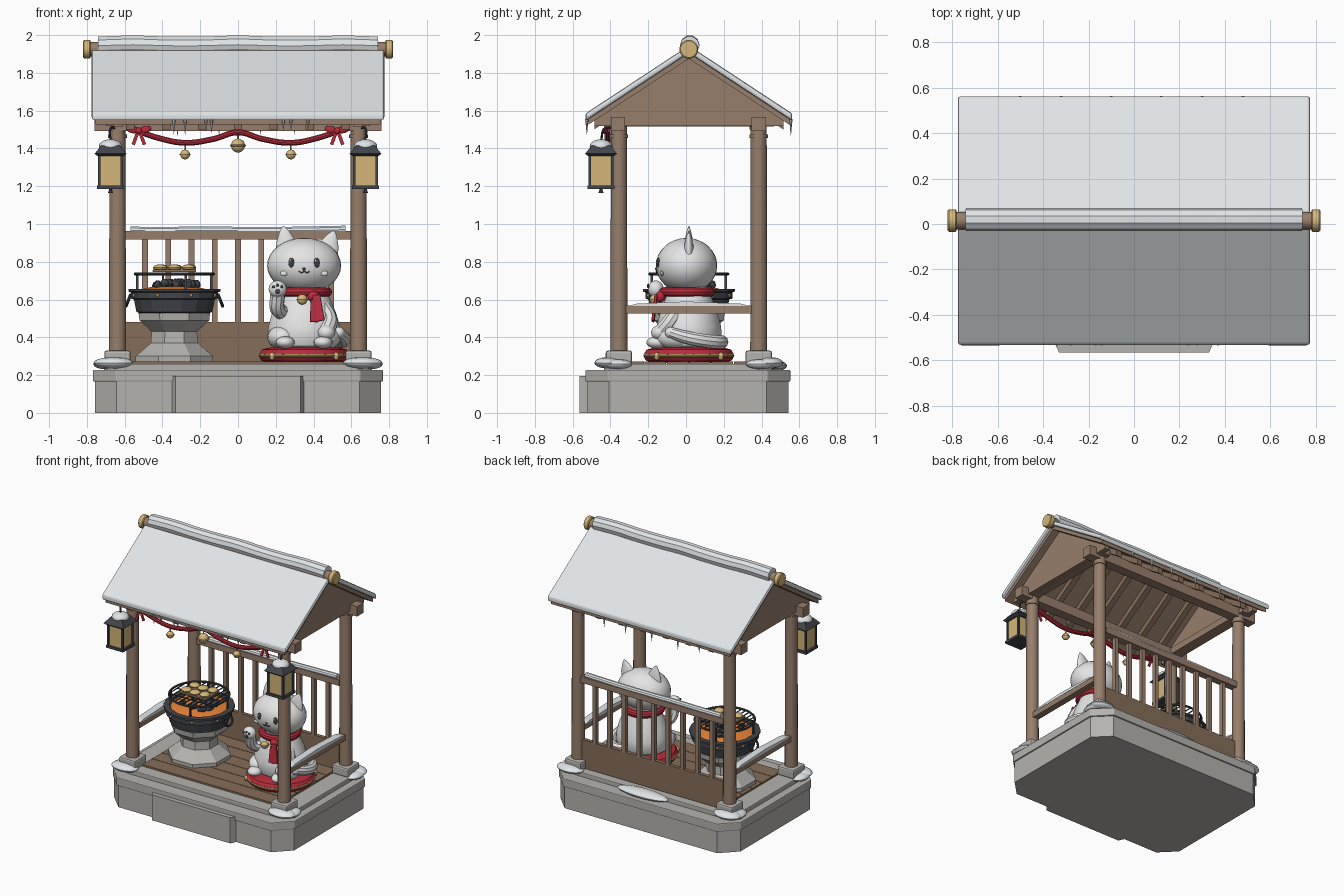
import bpy, bmesh, math, random
from mathutils import Vector

random.seed(4)
if "Cube" in bpy.data.objects:
    bpy.data.objects.remove(bpy.data.objects["Cube"])


def material(name, r, g, b):
    m = bpy.data.materials.new(name)
    m.use_nodes = True
    m.diffuse_color = (r, g, b, 1)
    m.node_tree.nodes["Principled BSDF"].inputs["Base Color"].default_value = (r, g, b, 1)
    return m


SNOW = material("snow", .83, .87, .89)
WHITE = material("glazed white", .78, .78, .79)
WOOD = material("wood", .31, .21, .15)
DARK = material("dark wood", .24, .155, .10)
STONE = material("stone", .46, .45, .43)
RED = material("red cloth", .48, .025, .045)
GOLD = material("gold", .66, .47, .19)
IRON = material("iron", .055, .06, .07)
EMBER = material("ember", .85, .24, .04)
CY = .015  # middle line of the pavilion


def finish(o, name, m, smooth=True, bevel=0):
    o.name = name
    o.data.materials.clear()
    o.data.materials.append(m)
    if smooth:
        for p in o.data.polygons:
            p.use_smooth = True
        o.data.set_sharp_from_angle(angle=math.radians(35))
    if bevel:
        b = o.modifiers.new("bevel", "BEVEL")
        b.width, b.segments = bevel, 2
    return o


def from_bmesh(bm, name, m, smooth, bevel=0):
    bmesh.ops.recalc_face_normals(bm, faces=bm.faces)
    me = bpy.data.meshes.new(name)
    bm.to_mesh(me)
    bm.free()
    o = bpy.data.objects.new(name, me)
    bpy.context.collection.objects.link(o)
    return finish(o, name, m, smooth, bevel)


def box(name, m, loc, size, rot=(0, 0, 0), bevel=0):
    bm = bmesh.new()
    bmesh.ops.create_cube(bm, size=1)
    bmesh.ops.scale(bm, vec=size, verts=bm.verts)
    o = from_bmesh(bm, name, m, False, bevel)
    o.location, o.rotation_euler = loc, rot
    return o


def prism(name, m, pts, a, b, axis="z", bevel=0, smooth=False):
    bm = bmesh.new()
    place = (lambda p, h: (h, *p)) if axis == "x" else (lambda p, h: (*p, h))
    f = bm.faces.new([bm.verts.new(place(p, a)) for p in pts])
    ext = bmesh.ops.extrude_face_region(bm, geom=[f])["geom"]
    step = Vector(place((0, 0), b - a))
    bmesh.ops.translate(bm, vec=step, verts=[v for v in ext if isinstance(v, bmesh.types.BMVert)])
    return from_bmesh(bm, name, m, smooth, bevel)


def lathe(name, m, loc, profile, n=24, smooth=True, scale=(1, 1, 1), rot=(0, 0, 0)):
    bm = bmesh.new()
    rings = []
    for r, z in profile:
        turn = [2 * math.pi * (i + .5) / n for i in range(n)]
        rings.append([bm.verts.new((r * math.cos(t), r * math.sin(t), z)) for t in turn])
    for lo, hi in zip(rings, rings[1:]):
        for i in range(n):
            j = (i + 1) % n
            bm.faces.new((lo[i], lo[j], hi[j], hi[i]))
    bm.faces.new(rings[0])
    bm.faces.new(rings[-1])
    o = from_bmesh(bm, name, m, smooth)
    o.location, o.scale, o.rotation_euler = loc, scale, rot
    return o


def ball(name, m, loc, size, rot=(0, 0, 0), seg=20):
    bm = bmesh.new()
    bmesh.ops.create_uvsphere(bm, u_segments=seg, v_segments=max(6, seg // 2), radius=1)
    bmesh.ops.scale(bm, vec=size, verts=bm.verts)
    o = from_bmesh(bm, name, m, True)
    o.location, o.rotation_euler = loc, rot
    return o


def tube(name, m, pts, r, radii=None, closed=False):
    c = bpy.data.curves.new(name, "CURVE")
    c.dimensions, c.bevel_depth, c.bevel_resolution = "3D", r, 3
    c.use_fill_caps, c.resolution_u = True, 8
    s = c.splines.new("BEZIER")
    s.bezier_points.add(len(pts) - 1)
    for i, (bp, p) in enumerate(zip(s.bezier_points, pts)):
        bp.co, bp.handle_left_type, bp.handle_right_type = p, "AUTO", "AUTO"
        bp.radius = radii[i] if radii else 1
    s.use_cyclic_u = closed
    tmp = bpy.data.objects.new(name, c)
    bpy.context.collection.objects.link(tmp)
    me = bpy.data.meshes.new_from_object(tmp.evaluated_get(bpy.context.evaluated_depsgraph_get()))
    bpy.data.objects.remove(tmp)
    o = bpy.data.objects.new(name, me)
    bpy.context.collection.objects.link(o)
    return finish(o, name, m)


def ring(name, m, loc, R, r, n=12):
    pts = [(loc[0] + R * math.cos(t), loc[1] + R * math.sin(t), loc[2])
           for t in (2 * math.pi * i / n for i in range(n))]
    return tube(name, m, pts, r, closed=True)


def octagon(hx, hy, c, y=.01):
    q = [(hx, hy - c), (hx - c, hy)]
    q += [(-a, b) for a, b in reversed(q)]
    return [(a, b + y) for a, b in q + [(-a, -b) for a, b in q]]


# stone base, front step and plank floor
prism("base_body", STONE, octagon(.757, .532, .115), 0, .2)
prism("base_cap", STONE, octagon(.767, .542, .12), .165, .228, bevel=.006)
prism("base_kerb", STONE, octagon(.71, .445, .08), .22, .26, bevel=.006)
prism("front_step", STONE, [(-.36, -.5), (-.33, -.565), (.33, -.565), (.36, -.5)], 0, .195)
for i in range(6):
    box("floor_plank", DARK, (0, -.295 + CY + i * .118, .262), (1.14, .114, .022))

# posts with stone feet and snow heaps
for sx in (-1, 1):
    for y in (-.355, .385):
        lathe("post", WOOD, (sx * .638, y, 0), [(.046, .26), (.043, 1.56)], 16)
        lathe("post_collar", WOOD, (sx * .638, y, 0), [(.05, 1.455), (.05, 1.475)], 16)
        box("post_foot", STONE, (sx * .638, y, .295), (.14, .14, .07), bevel=.012)
        out = math.copysign(1, y)
        ball("foot_snow", SNOW, (sx * .66, y + out * .06, .265), (.105, .07, .03))
        ball("foot_snow", SNOW, (sx * .71, y + out * .01, .258), (.055, .08, .026))
ball("back_snow", SNOW, (.03, .475, .25), (.21, .06, .028))

# back railing and side rails
box("back_panel", DARK, (0, .385, .373), (1.2, .03, .215))
box("back_rail", WOOD, (0, .385, .94), (1.2, .055, .045))
tube("back_rail_snow", SNOW, [(x * .19 - .57, .385, .963 + random.uniform(0, .008)) for x in range(7)], .022)
for i in range(9):
    box("baluster", WOOD, (-.492 + i * .123, .385, .7), (.03, .03, .46))
for sx in (-1, 1):
    box("side_rail", WOOD, (sx * .638, CY, .547), (.05, .68, .042))
    prism("side_rail_snow", SNOW, [(-.31, .565), (-.26, .578), (0, .59), (.29, .578), (.34, .565)],
          sx * .638 - .027, sx * .638 + .027, "x")

# roof beams
for y in (-.36, .385):
    box("long_beam", WOOD, (0, y, 1.53), (1.52, .075, .075))
    for i in range(7):
        box("beam_block", DARK, (-.57 + i * .19, y - .04, 1.525), (.04, .02, .05))
for sx in (-1, 1):
    box("tie_beam", WOOD, (sx * .64, CY, 1.54), (.06, .9, .05))


def height(d, drop):
    return 1.945 - .657 * d - drop


def gable(top, bottom, d):
    half = [(0, top), (d, top)], [(d, bottom), (0, bottom)]
    right = [(CY + a, height(a, h)) for part in half for a, h in part]
    left = [(CY - a, height(a, h)) for a, h in ((d, bottom), (d, top))]
    return right[:3] + [right[3]] + left


# gabled roof with rafters and snow sheet
prism("roof_boards", WOOD, gable(.033, .07, .532), -.755, .755, "x")
prism("roof_snow", SNOW, gable(0, .04, .547), -.775, .775, "x", bevel=.012)
for i in range(7):
    x = -.57 + i * .19
    prism("rafter", DARK, gable(.065, .115, .5), x - .022, x + .022, "x")
for sx in (-1, 1):
    prism("gable_panel", WOOD, [(CY, 1.878), (CY - .5, 1.55), (CY - .5, 1.52), (CY + .5, 1.52), (CY + .5, 1.55)],
          sx * .66, sx * .70, "x")
    lathe("ridge_cap", GOLD, (sx * .8, CY, 1.925), [(.044, -.02), (.05, -.014), (.05, .014), (.044, .02)],
          20, rot=(0, math.pi / 2, 0))
lathe("ridge_pole", WOOD, (0, CY, 1.925), [(.039, -.8), (.039, .8)], 20, rot=(0, math.pi / 2, 0))
tube("ridge_snow", SNOW, [(-.74 + i * .185, CY + .005, 1.944 + .005 * (i % 3 == 1)) for i in range(9)], .051)

# icicles under both eaves
for y, xs in ((-.525, (-.34, -.28, -.17, -.14, .24, .28, .37)), (.555, (-.5, -.32, -.1, .12, .3, .48))):
    for x in xs:
        n = random.uniform(.05, .09)
        lathe("icicle", SNOW, (x, y, 1.555), [(.001, -n), (.005, -n * .5), (.01, 0)], 8)


def bell(loc, r):
    ball("bell", GOLD, loc, (r, r, r))
    ring("bell_band", GOLD, loc, r, r * .13)


# red garland with bells and bows
gy = -.415
sag = [(-.55, 1.5), (-.42, 1.455), (-.28, 1.43), (-.13, 1.45), (0, 1.485),
       (.13, 1.45), (.28, 1.43), (.42, 1.455), (.55, 1.5)]
tube("garland", RED, [(x, gy, z) for x, z in sag], .016)
for x, z, r in ((-.28, 1.368, .026), (0, 1.415, .037), (.28, 1.368, .026)):
    bell((x, gy, z), r)
    tube("bell_cord", GOLD, [(x, gy, z + r - .004), (x, gy, z + r + .04)], .004)
for x in (-.525, .525):
    ball("bow_knot", RED, (x, gy - .012, 1.493), (.018, .018, .018))
    for s in (-1, 1):
        ball("bow_loop", RED, (x + s * .034, gy - .01, 1.5), (.032, .012, .019), (0, -s * .25, 0))
        box("bow_tail", RED, (x + s * .017, gy - .012, 1.455), (.018, .008, .075), (0, -s * .35, 0))

# hanging lanterns
q = math.sqrt(2)
for sx in (-1, 1):
    x, y = sx * .675, -.45
    box("lantern_panes", GOLD, (x, y, 1.285), (.115, .115, .165))
    box("lantern_floor", IRON, (x, y, 1.195), (.145, .145, .018))
    for a in (-1, 1):
        for b in (-1, 1):
            box("lantern_bar", IRON, (x + a * .06, y + b * .06, 1.285), (.014, .014, .17))
    lathe("lantern_roof", IRON, (x, y, 0), [(.07 * q, 1.36), (.084 * q, 1.372), (.05 * q, 1.415)], 4, False)
    ball("lantern_snow", SNOW, (x, y, 1.412), (.062, .06, .036))
    lathe("lantern_knob", IRON, (x, y, 0), [(.014, 1.165), (.006, 1.19)], 8)
    tube("lantern_hook", IRON, [(sx * .64, -.37, 1.5), (x, y + .02, 1.505), (x, y, 1.44)], .006)

# stone pedestal and iron fire bowl
gx = -.337
lathe("pedestal", STONE, (gx, CY, 0), [(.222, .265), (.222, .3), (.19, .325), (.135, .37), (.13, .43),
                                       (.2, .49), (.205, .53)], 8, False)
lathe("fire_bowl", IRON, (gx, CY, 0), [(.17, .52), (.205, .535), (.218, .6), (.235, .605), (.235, .638), (.248, .643),
                                       (.248, .657), (.205, .657), (.19, .63)], 16, False)
lathe("ember_bed", EMBER, (gx, CY, 0), [(.2, .63), (.2, .648), (.12, .668)], 16)
for i in range(26):
    t, d = random.uniform(0, 6.28), .135 * math.sqrt(random.random())
    s = random.uniform(.018, .032)
    ball("coal", IRON, (gx + d * math.cos(t), CY + d * math.sin(t), .675 + .02 * (1 - d / .14)), (s, s, s * .8), (t, t, 0), 6)
for i in range(8):
    t = math.pi * (i + .5) / 4
    ball("bowl_rivet", GOLD, (gx + .232 * math.cos(t), CY + .232 * math.sin(t), .622), (.009, .009, .009), seg=8)
ring("grate_rim", IRON, (gx, CY, .735), .207, .008)
for i in range(-5, 6):
    h = math.sqrt(.207 ** 2 - (i * .036) ** 2)
    box("grate_bar", IRON, (gx + i * .036, CY, .735), (.006, 2 * h, .006))
for i in (-1, 0, 1):
    box("grate_cross_bar", IRON, (gx, CY + i * .1, .731), (.36, .007, .006))
for i in range(4):
    t = math.pi * i / 2 + .3
    box("grate_leg", IRON, (gx + .205 * math.cos(t), CY + .205 * math.sin(t), .695), (.012, .012, .085))
for s in (-1, 1):
    tube("bowl_handle", IRON, [(gx + s * a, CY + b, c) for a, b, c in
                               ((.23, -.045, .63), (.25, -.04, .58), (.25, .04, .58), (.23, .045, .63))], .008)

# toasted cakes on the grate
box("cake_board", DARK, (gx, CY, .752), (.23, .17, .014), bevel=.004)
for i, (a, b) in enumerate([(-.075, -.045), (0, -.05), (.075, -.04), (-.07, .045), (.005, .04), (.08, .05)]):
    ball("toasted_cake", GOLD, (gx + a, CY + b, .769), (.038, .036, .017), (0, 0, i))

# cushion
cx = .35
lathe("cushion", RED, (cx, CY, 0), [(.18, .266), (.225, .275), (.238, .292), (.23, .302), (.238, .313),
                                    (.225, .335), (.18, .347)], 32)
ring("cushion_piping", GOLD, (cx, CY, .303), .233, .008)
for i in range(4):
    t = math.pi * (i + .5) / 2
    ball("cushion_tassel", GOLD, (cx + .24 * math.cos(t), CY + .24 * math.sin(t), .3), (.016, .016, .022), seg=10)

# cat figure: body, head, ears, limbs, tail
lathe("cat_body", WHITE, (cx, CY, 0), [(.13, .34), (.175, .355), (.195, .4), (.19, .46), (.17, .53), (.14, .6), (.11, .67)],
      32, scale=(1, .9, 1))
ball("cat_head", WHITE, (cx, .003, .78), (.196, .162, .146), seg=32)
for x, z, a, n in ((.262, .85, -.16, .14), (.468, .845, .33, .125)):
    lathe("cat_ear", WHITE, (x, .015, z), [(.062, 0), (.052, n * .4), (.026, n * .8), (.006, n)], 20, scale=(1, .45, 1), rot=(0, a, 0))
for s in (-1, 1):
    ball("cat_haunch", WHITE, (cx + s * .115, -.05, .4), (.08, .11, .065))
    ball("cat_foot", WHITE, (cx + s * .1, -.15, .373), (.05, .06, .033))
tube("raised_arm", WHITE, [(.25, -.06, .53), (.21, -.12, .55), (.21, -.155, .63)], .04)
ball("raised_paw", WHITE, (.21, -.16, .655), (.048, .042, .046))
for x, z, r in ((.21, .643, .015), (.188, .668, .008), (.21, .676, .008), (.232, .668, .008)):
    ball("paw_pad", IRON, (x, -.2, z), (r, .006, r), seg=10)
tube("resting_arm", WHITE, [(.45, -.04, .56), (.485, -.08, .49), (.47, -.13, .43)], .042)
ball("resting_paw", WHITE, (.468, -.14, .425), (.046, .045, .04))
tube("cat_tail", WHITE, [(.37, .17, .38), (.47, .185, .375), (.545, .11, .38), (.56, 0, .4), (.535, -.08, .425)],
     .037, [.9, 1, 1, .95, .8])
ball("tail_tip", WHITE, (.535, -.08, .425), (.03, .032, .03))

# cat face
for x in (.283, .417):
    ball("cat_eye", IRON, (x, -.146, .795), (.017, .01, .026), seg=14)
    ball("eye_glint", WHITE, (x - .005, -.156, .805), (.005, .003, .007), seg=8)
    ball("cat_cheek", WHITE, (cx + (x - cx) * 1.6, -.127, .738), (.02, .008, .014), seg=12)
ball("cat_nose", IRON, (cx, -.158, .763), (.009, .006, .006), seg=10)
for s in (-1, 1):
    tube("cat_mouth", IRON, [(cx, -.158, .753), (cx + s * .014, -.156, .742), (cx + s * .028, -.155, .75)], .003)

# scarf and collar bell
ring("scarf", RED, (cx, CY - .01, .64), .122, .026)
ball("scarf_knot", RED, (.4, -.135, .615), (.032, .026, .03))
for x, z, a, n in ((.425, .535, -.18, .14), (.405, .52, .03, .12)):
    box("scarf_tail", RED, (x, -.167, z + .02), (.045, .016, n), (-.12, a, 0), bevel=.005)
bell((.34, -.165, .6), .028)
